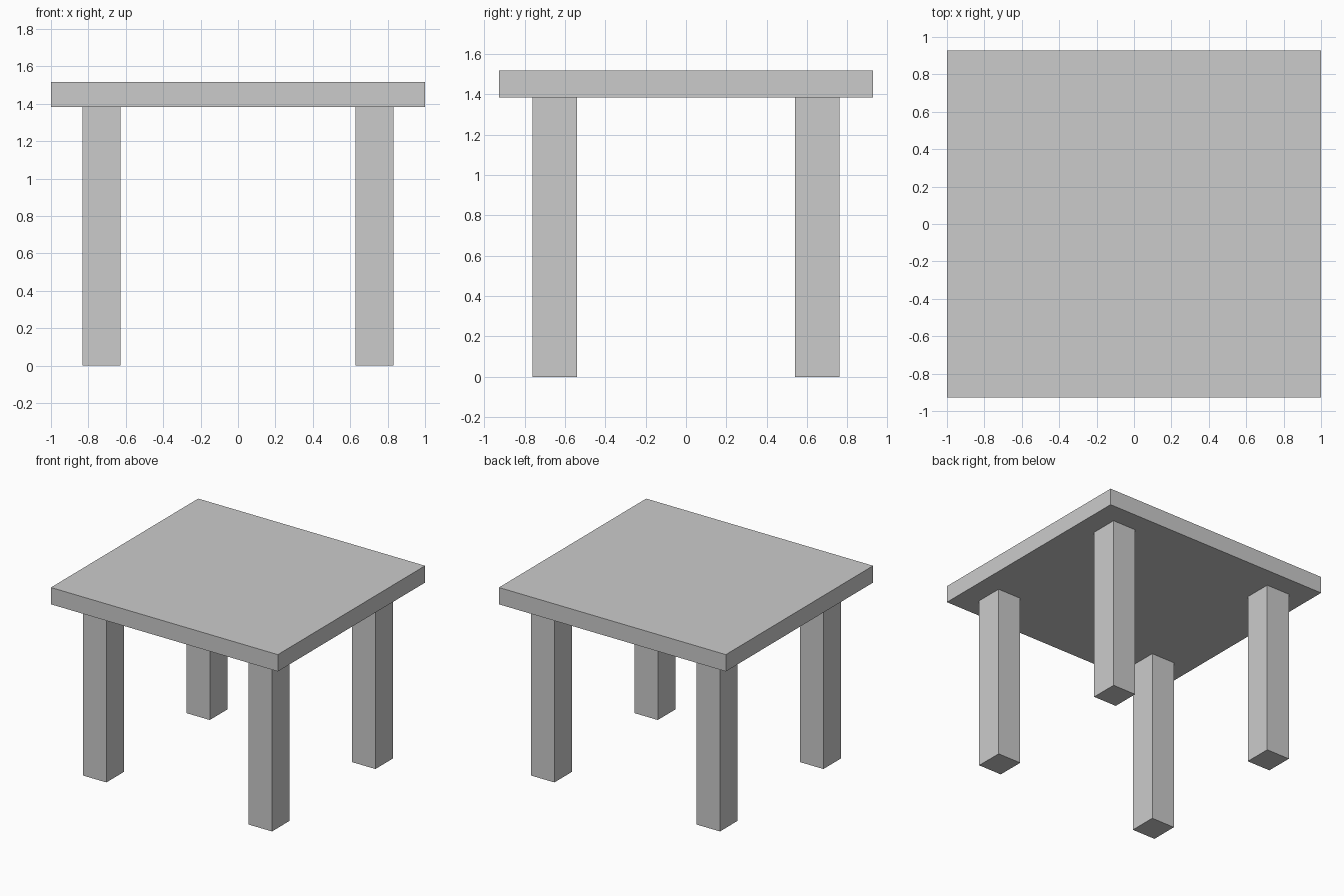
import bpy

if "Cube" in bpy.data.objects:
    bpy.data.objects.remove(bpy.data.objects["Cube"])


def box(name, center, size):
    bpy.ops.mesh.primitive_cube_add(size=1, location=center)
    obj = bpy.context.object
    obj.name = name
    obj.scale = size
    bpy.ops.object.transform_apply(location=False, rotation=False, scale=True)
    return obj


TOP_Z, UNDERSIDE_Z = 1.517, 1.383

# Table top
box("table_top", (0, 0, (TOP_Z + UNDERSIDE_Z) / 2),
    (2.0, 1.854, TOP_Z - UNDERSIDE_Z))

# Four legs, mirrored across both axes
for y_sign, depth in ((-1, "front"), (1, "back")):
    for x_sign, side in ((-1, "left"), (1, "right")):
        box(f"{depth}_{side}_leg",
            (x_sign * 0.73, y_sign * 0.651, UNDERSIDE_Z / 2),
            (0.205, 0.22, UNDERSIDE_Z))
